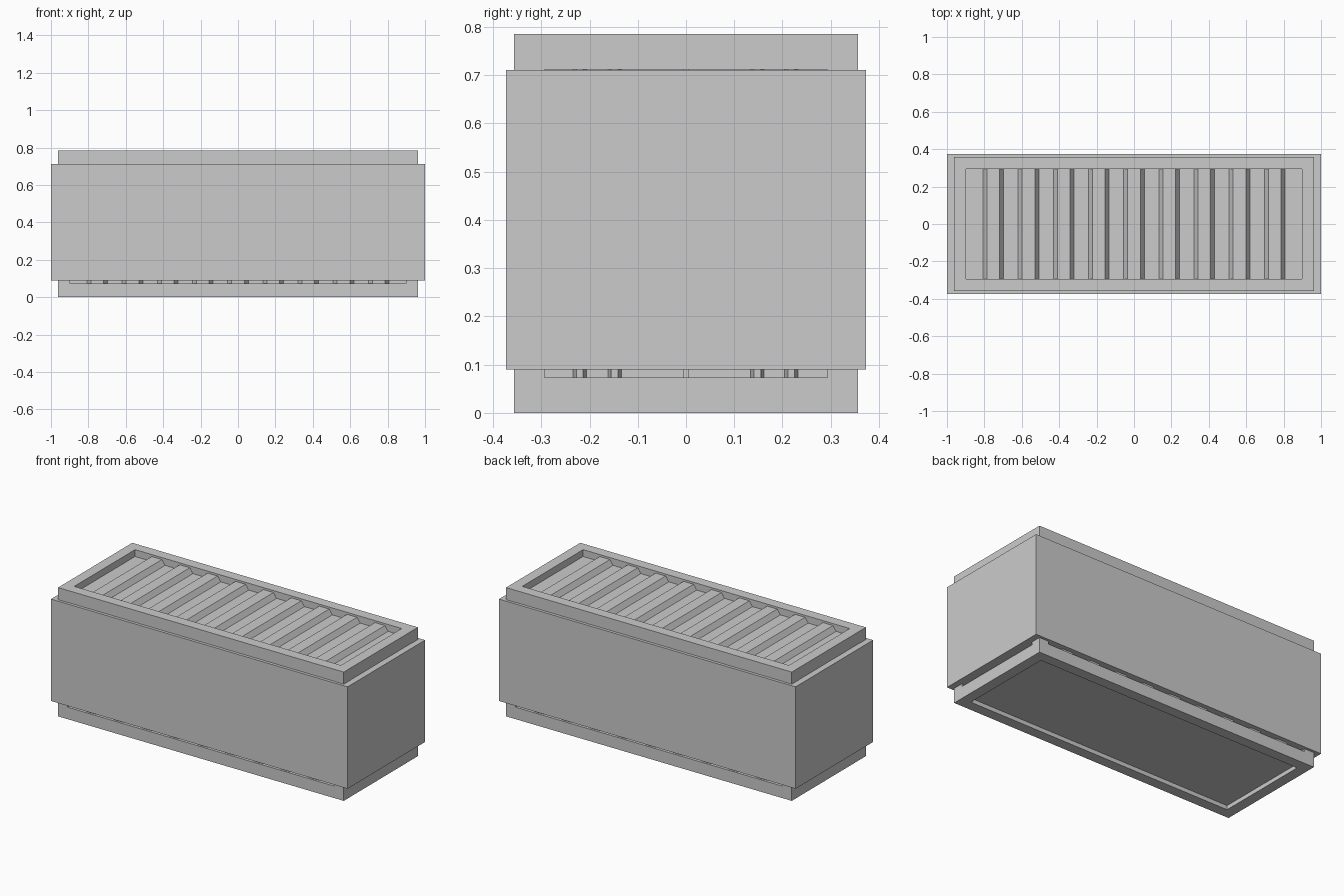
import bpy, bmesh
from mathutils import Matrix

if "Cube" in bpy.data.objects:
    bpy.data.objects.remove(bpy.data.objects["Cube"])

X, Y, H = 0.963, 0.357, 0.785      # half length, half width, height of the frame
RIM, DEPTH, RIB = 0.064, 0.042, 0.03


def finish(name, bm):
    mesh = bpy.data.meshes.new(name)
    bm.to_mesh(mesh)
    bm.free()
    obj = bpy.data.objects.new(name, mesh)
    bpy.context.collection.objects.link(obj)
    return obj


def box(name, lo, hi):
    bm = bmesh.new()
    bmesh.ops.create_cube(bm, size=1)
    for v in bm.verts:
        v.co = [(a + b) / 2 + c * (b - a) for a, b, c in zip(lo, hi, v.co)]
    return finish(name, bm)


def ribbed_sheet(name, half, v0, v1, centres, outer, inner, height, place):
    """Sheet in local (u, v), with trapezoid ribs rising along local z."""
    pts = [(-half, 0)]
    for c in centres:
        pts += [(c - outer, 0), (c - inner, height), (c + inner, height), (c + outer, 0)]
    pts.append((half, 0))
    bm = bmesh.new()
    low = [bm.verts.new(place(u, v0, w)) for u, w in pts]
    high = [bm.verts.new(place(u, v1, w)) for u, w in pts]
    for i in range(len(pts) - 1):
        bm.faces.new((low[i], low[i + 1], high[i + 1], high[i]))
    # orient outward from the container centre
    bm.normal_update()
    mid = sum((v.co for v in bm.verts), start=bm.verts[:][0].co * 0) / len(bm.verts)
    mid.z -= H / 2
    if bm.faces[:][0].normal.dot(mid) < 0:
        bmesh.ops.reverse_faces(bm, faces=bm.faces[:])
    return finish(name, bm)


# Container frame: a box with a straight-walled recess in every side
bm = bmesh.new()
bmesh.ops.create_cube(bm, size=1)
bmesh.ops.transform(bm, verts=bm.verts[:], matrix=Matrix.Translation((0, 0, H / 2))
                    @ Matrix.Diagonal((2 * X, 2 * Y, H, 1)))
bm.normal_update()
panels = bm.faces[:]
bmesh.ops.inset_individual(bm, faces=panels, thickness=RIM, use_even_offset=True)
for v in bm.verts:
    if 0.01 < v.co.z < H - 0.01:
        v.co.z = 0.073 if v.co.z < H / 2 else H - 0.073
floors = bmesh.ops.extrude_discrete_faces(bm, faces=panels)["faces"]
bm.normal_update()
removed = []
for f in floors:
    n = f.normal.copy()
    under = n.z < -0.5
    bmesh.ops.translate(bm, verts=f.verts[:], vec=-n * (0.025 if under else DEPTH))
    if not under:
        removed.append(f)
bmesh.ops.delete(bm, geom=removed, context="FACES")
finish("container_frame", bm)

# Corrugated roof, long sides and rear end
ribs = [0.188 * i for i in range(-4, 5)]
ux, uy, z0, z1 = X - RIM, Y - RIM, 0.073, H - 0.073
ribbed_sheet("corrugated_roof", ux, -uy, uy, ribs, 0.055, 0.034, RIB,
             lambda u, v, w: (u, v, H - DEPTH + w))
for side, name in ((-1, "front"), (1, "back")):
    ribbed_sheet(name + "_corrugated_wall", ux, z0, z1, ribs, 0.055, 0.034, RIB,
                 lambda u, v, w: (u, side * (Y - DEPTH + w), v))
ribbed_sheet("corrugated_end", uy, z0, z1, ribs[3:6], 0.055, 0.034, RIB,
             lambda u, v, w: (-(X - DEPTH + w), u, v))

# Door end with four narrow lock bars and a centre seam
ribbed_sheet("door_end", uy, z0, z1, [-0.22, -0.148, 0.148, 0.218], 0.014, 0.007, 0.025,
             lambda u, v, w: (X - DEPTH + w, u, v))
box("door_seam", (X - DEPTH - 0.01, -0.005, z0), (X - DEPTH + 0.01, 0.005, z1))

# Outer cladding around the middle of the container
box("outer_cladding", (-1, -0.373, 0.09), (1, 0.373, 0.711))
